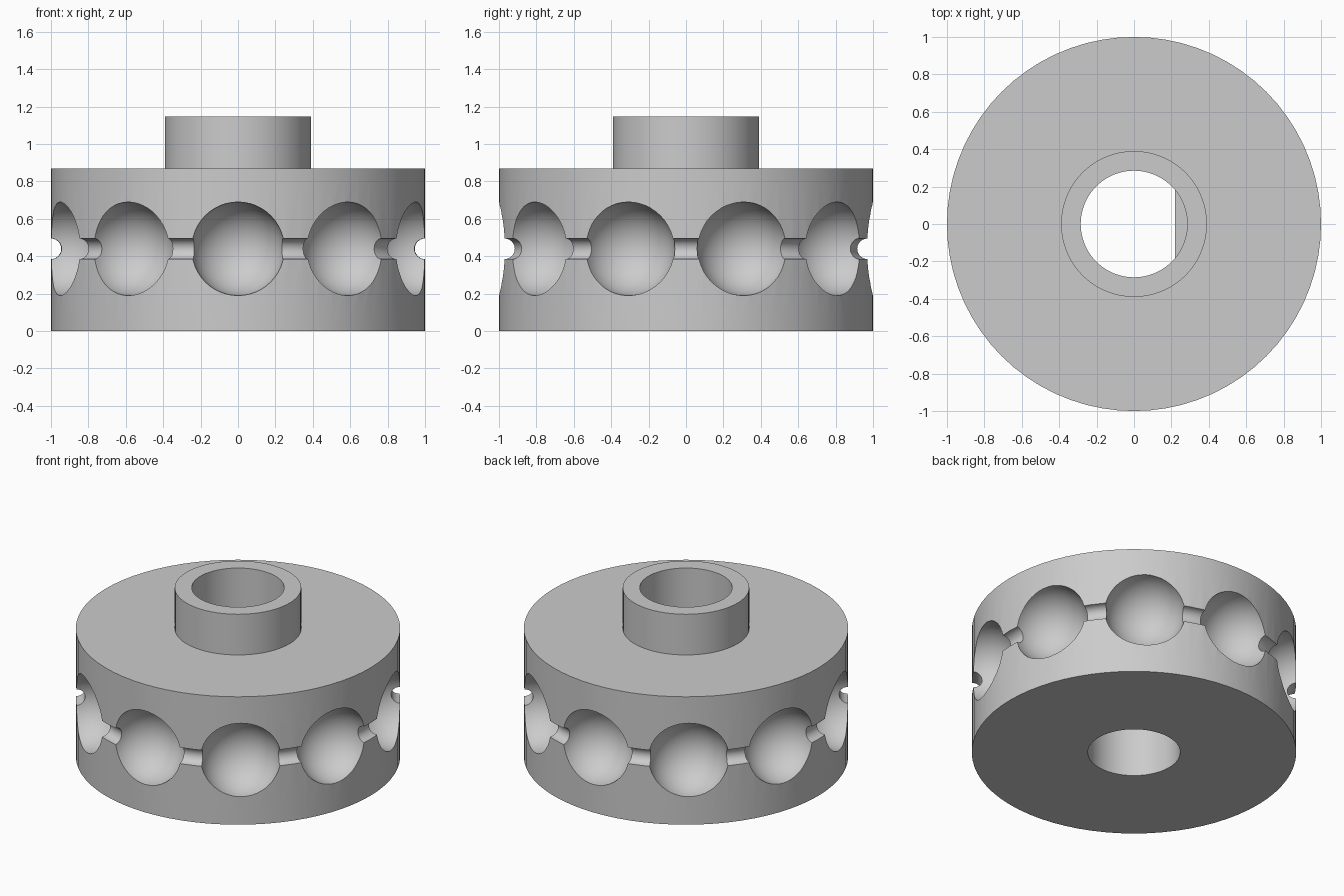
import bpy, bmesh, math
from mathutils import Matrix, Vector

if "Cube" in bpy.data.objects:
    bpy.data.objects.remove(bpy.data.objects["Cube"])

RIM, HUB, BORE = 1.0, 0.39, 0.285      # radii
DISC_TOP, HUB_TOP = 0.87, 1.147        # heights
MID = 0.44                             # height of the ball row
POCKETS, BALL, CORD = 10, 0.25, 0.055
SIDES = 72

grey = bpy.data.materials.new("light grey")
grey.diffuse_color = (0.6, 0.6, 0.6, 1)
grey.use_nodes = True
grey.node_tree.nodes["Principled BSDF"].inputs["Base Color"].default_value = grey.diffuse_color


def make_object(name, bm):
    bmesh.ops.recalc_face_normals(bm, faces=bm.faces)
    mesh = bpy.data.meshes.new(name)
    bm.to_mesh(mesh)
    bm.free()
    mesh.materials.append(grey)
    obj = bpy.data.objects.new(name, mesh)
    bpy.context.collection.objects.link(obj)
    return obj


def lathe(name, profile, sides):
    """Revolve a closed (radius, height) profile around z."""
    bm = bmesh.new()
    rings = []
    for i in range(sides):
        a = 2 * math.pi * i / sides
        rings.append([bm.verts.new((r * math.cos(a), r * math.sin(a), z)) for r, z in profile])
    n = len(profile)
    for i in range(sides):
        p, q = rings[i], rings[(i + 1) % sides]
        for j in range(n):
            k = (j + 1) % n
            bm.faces.new((p[j], q[j], q[k], p[k]))
    return make_object(name, bm)


def activate(obj):
    bpy.ops.object.select_all(action='DESELECT')
    obj.select_set(True)
    bpy.context.view_layer.objects.active = obj


def cut(target, cutter):
    mod = target.modifiers.new("cut", 'BOOLEAN')
    mod.operation = 'DIFFERENCE'
    mod.solver = 'EXACT'
    mod.object = cutter
    activate(target)
    bpy.ops.object.modifier_apply(modifier=mod.name)
    bpy.data.objects.remove(cutter)


# Wheel with raised hub and round bore
wheel = lathe("pulley_wheel", [(BORE, 0), (RIM, 0), (RIM, DISC_TOP), (HUB, DISC_TOP),
                               (HUB, HUB_TOP), (BORE, HUB_TOP)], SIDES)

# Groove for the cord between the balls
circle = [(RIM + CORD * math.cos(2 * math.pi * i / 24),
           MID + CORD * math.sin(2 * math.pi * i / 24)) for i in range(24)]
cut(wheel, lathe("cord_cutter", circle, 100))

# Ball pockets around the rim, one facing the front
bm = bmesh.new()
for i in range(POCKETS):
    a = -math.pi / 2 + 2 * math.pi * i / POCKETS
    place = Matrix.Translation(Vector((RIM * math.cos(a), RIM * math.sin(a), MID)))
    bmesh.ops.create_uvsphere(bm, u_segments=48, v_segments=24, radius=BALL,
                              matrix=place @ Matrix.Rotation(a + 0.03, 4, 'Z'))
cut(wheel, make_object("ball_cutter", bm))

# Flat key inside the bore for a D-shaped shaft
FLAT = 0.22
outer = BORE + 0.02
half = math.acos(FLAT / outer)
bm = bmesh.new()
arc = [(outer * math.cos(t), outer * math.sin(t))
       for t in (half * (i / 8 - 1) for i in range(17))]
base = bm.faces.new([bm.verts.new((x, y, 0.27)) for x, y in arc])
top = bmesh.ops.extrude_face_region(bm, geom=[base])
bmesh.ops.translate(bm, vec=(0, 0, DISC_TOP - 0.27),
                    verts=[v for v in top["geom"] if isinstance(v, bmesh.types.BMVert)])
key = make_object("bore_flat", bm)

for obj in (wheel, key):
    activate(obj)
    bpy.ops.object.shade_smooth_by_angle(angle=math.radians(30))
